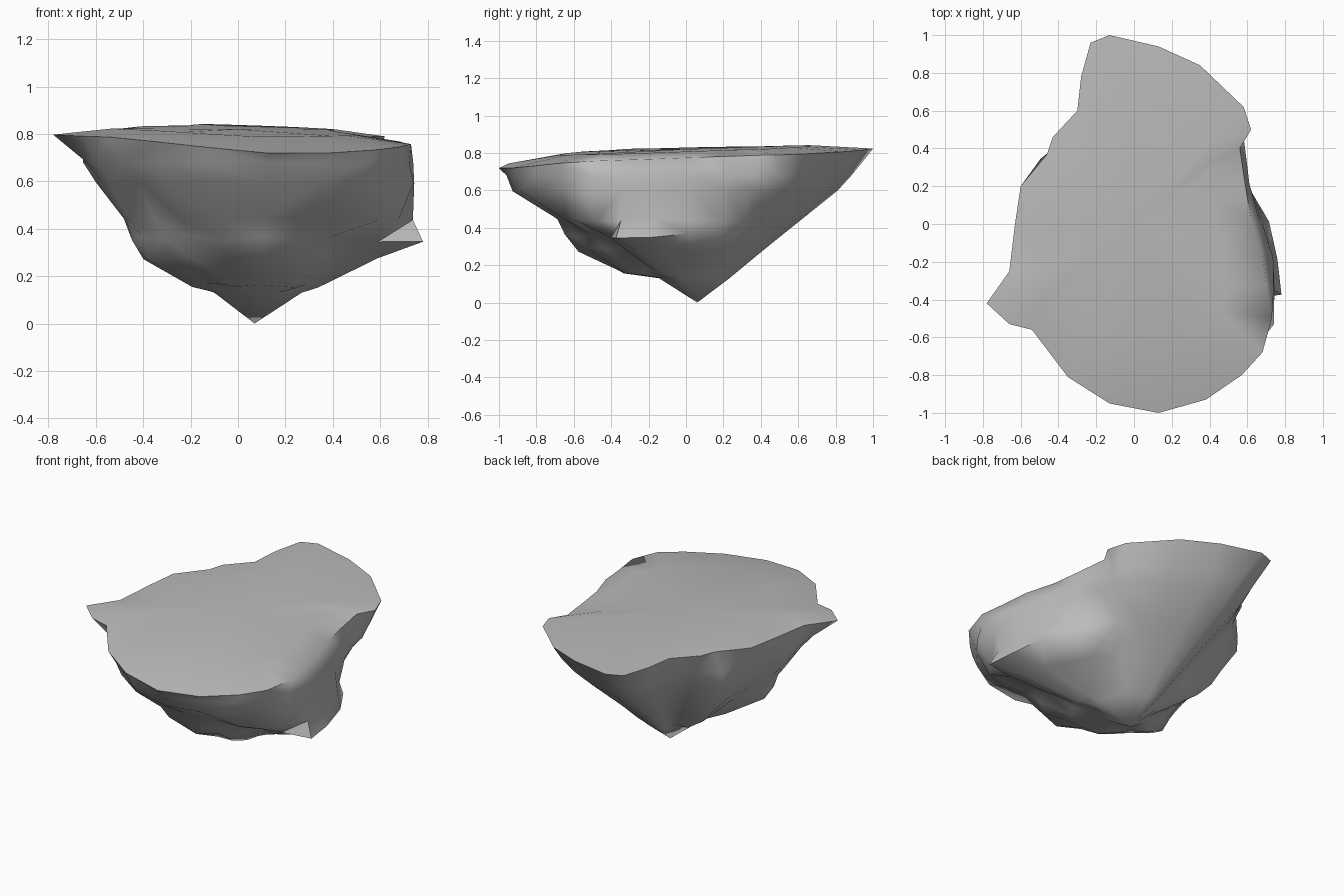
import bpy, bmesh, math, random
from mathutils import Vector

random.seed(4)

cube = bpy.data.objects.get("Cube")
if cube:
    bpy.data.objects.remove(cube, do_unlink=True)

# One plain stone colour
stone = bpy.data.materials.new("grey_stone")
stone.use_nodes = True
grey = (0.5, 0.5, 0.5, 1)
stone.diffuse_color = grey
stone.node_tree.nodes["Principled BSDF"].inputs["Base Color"].default_value = grey

# Outline of the plateau, counter-clockwise from the front
OUTLINE = [
    (.13, -1), (.38, -.93), (.57, -.8), (.68, -.68), (.73, -.5), (.7, -.32),
    (.68, -.16), (.62, .02), (.59, .2), (.56, .4), (.62, .5), (.58, .62),
    (.35, .84), (.13, .94), (-.13, 1), (-.23, .96), (-.28, .78), (-.3, .6),
    (-.43, .46), (-.46, .37), (-.6, .2), (-.63, 0), (-.66, -.25),
    (-.78, -.42), (-.66, -.53), (-.54, -.56), (-.35, -.81), (-.13, -.95)]
APEX = Vector((.07, .06, 0))

# Reach of the cliff at each level, as a share of the plateau's reach
LEVELS = (.68, .6, .44, .36, .28, .16, .13)
KEEL = (.91, .83, .61, .5, .39, .23, .19)
FLANK = (.98, .92, .69, .57, .46, .29, .23)
FRONT = (1, .97, .74, .68, .61, .40, .20)
OVERHANG = (1.01, .99, .88, .62, .54, .36, .22)
CRAG = (1.06, 1.1, 1.1, 1.13, .84, .42, .32)
SHOULDER = (.92, .84, .71, .66, .6, .36, .22)
SIDE = (.97, .91, .73, .61, .49, .26, .2)
WEST = (1, 1, .85, .74, .63, .34, .22)
PROFILES = [(-180, SIDE), (-165, SIDE), (-150, SHOULDER), (-130, SHOULDER),
            (-112, FRONT), (-70, FRONT), (-50, OVERHANG), (-30, CRAG),
            (8, CRAG), (40, FLANK), (75, KEEL), (135, KEEL), (146, WEST),
            (153, WEST), (180, SIDE)]


def reach(angle, level):
    """Blend between the cliff profiles around the rock."""
    for (a, first), (b, second) in zip(PROFILES, PROFILES[1:]):
        if angle <= b:
            t = (angle - a) / (b - a)
            return first[level] * (1 - t) + second[level] * t


def plateau_height(x, y):
    """Tilted plateau that dips towards the front edge."""
    dip = max(0, -y - .6) * min(1, max(0, x + .6) * 1.3)
    return .79 + .03 * y - .025 * x - .1 * dip


def rim_point(i):
    x, y = OUTLINE[i % len(OUTLINE)]
    return Vector((x, y, plateau_height(x, y)))


bm = bmesh.new()
count = len(OUTLINE)

# Gently domed plateau: centre, inner ring and rim
crown = bm.verts.new((0, 0, .82))
inner = []
for i in range(count):
    p = rim_point(i) * .68
    inner.append(bm.verts.new((p.x, p.y, plateau_height(p.x, p.y) + .028)))
rings = [inner, [bm.verts.new(rim_point(i)) for i in range(count)]]

# Cliffs: rugged at the front and side, smooth on the keel at the back
for level, z in enumerate(LEVELS):
    ring = []
    for i in range(count):
        soft = (rim_point(i - 1) + rim_point(i) + rim_point(i + 1)) / 3
        arm = soft - APEX
        angle = math.degrees(math.atan2(arm.y, arm.x))
        share = reach(angle, level)
        rugged = min(1, max(0, (share - KEEL[level]) * 4)) if 0 < level < 6 else 0
        share *= 1 + random.uniform(-.03, .03) * rugged
        lift = random.uniform(-.015, .015) * rugged
        ring.append(bm.verts.new((APEX.x + arm.x * share,
                                  APEX.y + arm.y * share, z + lift)))
    rings.append(ring)
tip = bm.verts.new(APEX)

# Skin the rings and close both ends
for upper, lower in zip(rings, rings[1:]):
    for i in range(count):
        j = (i + 1) % count
        bm.faces.new((upper[i], lower[i], lower[j], upper[j]))
for i in range(count):
    j = (i + 1) % count
    bm.faces.new((crown, inner[i], inner[j]))
    bm.faces.new((tip, rings[-1][j], rings[-1][i]))
bmesh.ops.triangulate(bm, faces=bm.faces[:])
bmesh.ops.recalc_face_normals(bm, faces=bm.faces[:])

mesh = bpy.data.meshes.new("floating_rock")
bm.to_mesh(mesh)
bm.free()
mesh.materials.append(stone)
rock = bpy.data.objects.new("floating_rock", mesh)
bpy.context.collection.objects.link(rock)

# Smooth stone with crisp ledges
bpy.ops.object.select_all(action="DESELECT")
rock.select_set(True)
bpy.context.view_layer.objects.active = rock
bpy.ops.object.shade_smooth_by_angle(angle=math.radians(65))
